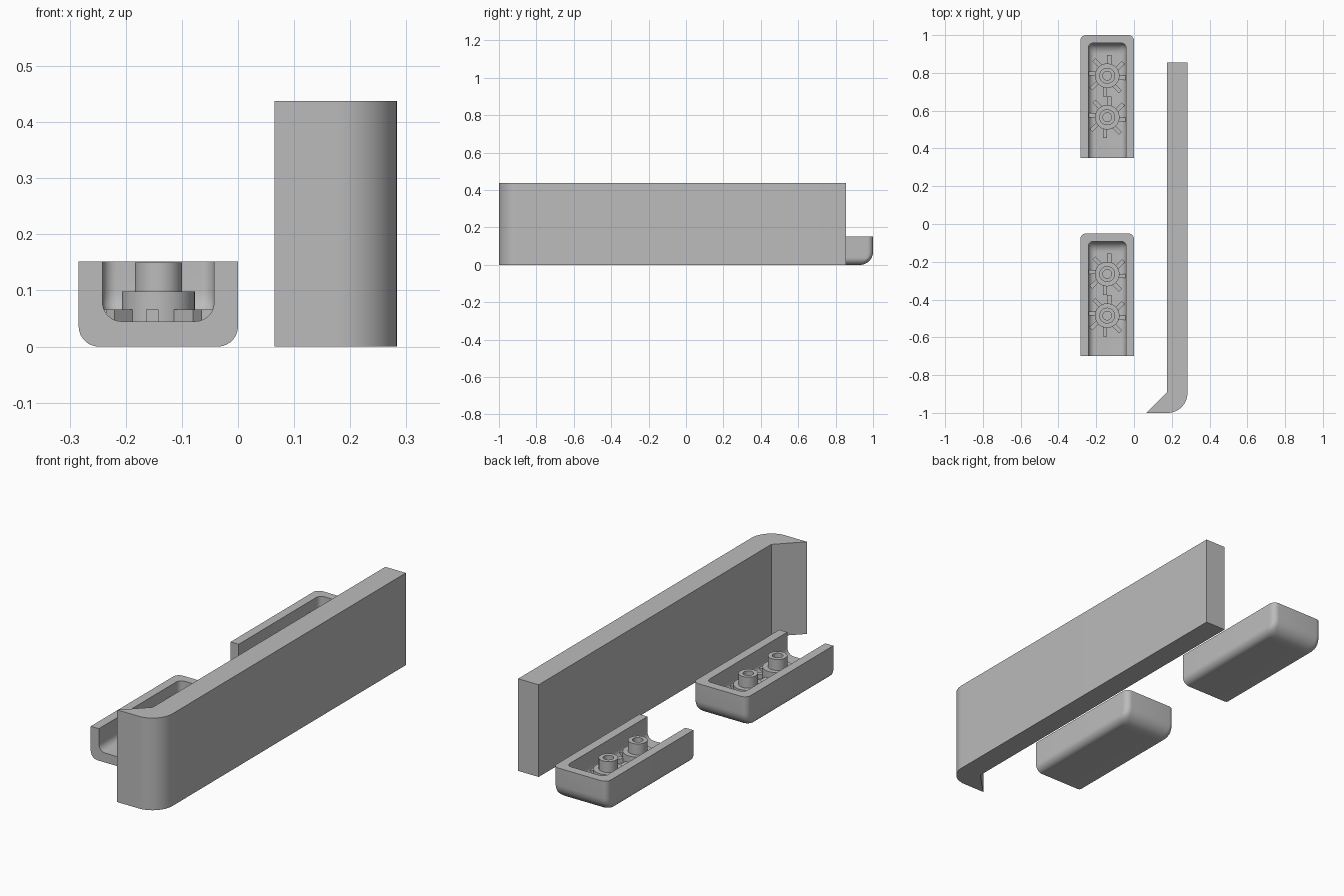
import bpy, bmesh, math
from mathutils import Matrix, Vector

if "Cube" in bpy.data.objects:
    bpy.data.objects.remove(bpy.data.objects["Cube"])

grey = bpy.data.materials.new("plain grey")
grey.diffuse_color = (0.5, 0.5, 0.5, 1)
grey.use_nodes = True
grey.node_tree.nodes["Principled BSDF"].inputs["Base Color"].default_value = grey.diffuse_color


def finish(bm, name):
    bmesh.ops.recalc_face_normals(bm, faces=bm.faces)
    mesh = bpy.data.meshes.new(name)
    bm.to_mesh(mesh)
    bm.free()
    mesh.materials.append(grey)
    ob = bpy.data.objects.new(name, mesh)
    bpy.context.collection.objects.link(ob)
    bpy.ops.object.select_all(action='DESELECT')
    ob.select_set(True)
    bpy.context.view_layer.objects.active = ob
    bpy.ops.object.shade_smooth_by_angle(angle=math.radians(30))
    return ob


def arc(cx, cy, r, a0, a1, n):
    steps = [math.radians(a0 + (a1 - a0) * i / n) for i in range(n + 1)]
    return [(cx + r * math.cos(a), cy + r * math.sin(a)) for a in steps]


# Tall wall with a rounded corner and a mitred return lip
def wall():
    outline = [(0.065, -1)] + arc(0.178, -0.895, 0.105, -90, 0, 16)
    outline += [(0.283, 0.856), (0.175, 0.856), (0.175, -0.89)]
    bm = bmesh.new()
    base = bm.faces.new([bm.verts.new((x, y, 0)) for x, y in outline])
    top = bmesh.ops.extrude_face_region(bm, geom=[base], use_keep_orig=True)
    verts = [g for g in top["geom"] if isinstance(g, bmesh.types.BMVert)]
    bmesh.ops.translate(bm, verts=verts, vec=(0, 0, 0.438))
    finish(bm, "wall")


CX = -0.142      # tray centre line
TOP = 0.152
FLOOR = 0.045


def shell_rings(half, back, z0, side_r, back_r, corner, front):
    """Open-front outlines from the bottom up to the rim."""
    heights = [back_r * (1 - math.cos(math.radians(a))) for a in range(0, 91, 9)]
    heights += [side_r, TOP - z0]
    rings = []
    for h in sorted(set(heights)):
        def inset(r):
            return r - math.sqrt(max(0, r * r - max(0, r - h) ** 2))
        w, b = half - inset(side_r), back - inset(back_r)
        pts = [(CX + w, front)] + arc(CX + w - corner, b - corner, corner, 0, 90, 8)
        pts += arc(CX - w + corner, b - corner, corner, 90, 180, 8) + [(CX - w, front)]
        rings.append([(x, y, z0 + h) for x, y in pts])
    return rings


# Open-ended tray: outer shell, rim, inner shell, floor and end face
def tray(name, front):
    outer = shell_rings(0.142, front + 0.65, 0, 0.036, 0.07, 0.03, front)
    inner = shell_rings(0.0995, front + 0.608, FLOOR, 0.034, 0.055, 0.025, front)
    bm = bmesh.new()
    rings = [[bm.verts.new(p) for p in ring] for ring in outer + inner[::-1]]
    for a, b in zip(rings, rings[1:]):
        for i in range(len(a) - 1):
            bm.faces.new((a[i], a[i + 1], b[i + 1], b[i]))
    bm.faces.new(rings[0])
    bm.faces.new(rings[-1])
    bm.faces.new([r[0] for r in rings] + [r[-1] for r in reversed(rings)])
    finish(bm, name)


# Hollow stepped post, turned from a half profile
def post(name, y):
    profile = [(0.065, FLOOR), (0.065, 0.098), (0.042, 0.098), (0.042, 0.15),
               (0.023, 0.15), (0.023, FLOOR + 0.002), (0, FLOOR + 0.002)]
    bm = bmesh.new()
    verts = [bm.verts.new((r, 0, z)) for r, z in profile]
    edges = [bm.edges.new(p) for p in zip(verts, verts[1:])]
    bmesh.ops.spin(bm, geom=verts + edges, cent=(0, 0, 0), axis=(0, 0, 1),
                   angle=math.tau, steps=40)
    bmesh.ops.remove_doubles(bm, verts=bm.verts, dist=1e-5)
    bmesh.ops.translate(bm, verts=bm.verts, vec=(CX, y, 0))
    finish(bm, name)


# Eight low ribs, each set to one side of its radius
def ribs(name, y):
    bm = bmesh.new()
    for k in range(8):
        m = (Matrix.Translation(Vector((CX, y, 0)))
             @ Matrix.Rotation(k * math.pi / 4, 4, 'Z')
             @ Matrix.Translation(Vector((0.085, -0.011, FLOOR + 0.0105)))
             @ Matrix.Diagonal((0.05, 0.022, 0.021, 1)))
        bmesh.ops.create_cube(bm, size=1, matrix=m)
    finish(bm, name)


wall()
for label, front in (("back", 0.35), ("front", -0.70)):
    tray(label + "_tray", front)
    for i, dy in enumerate((0.215, 0.435), 1):
        post(f"{label}_post_{i}", front + dy)
        ribs(f"{label}_ribs_{i}", front + dy)
